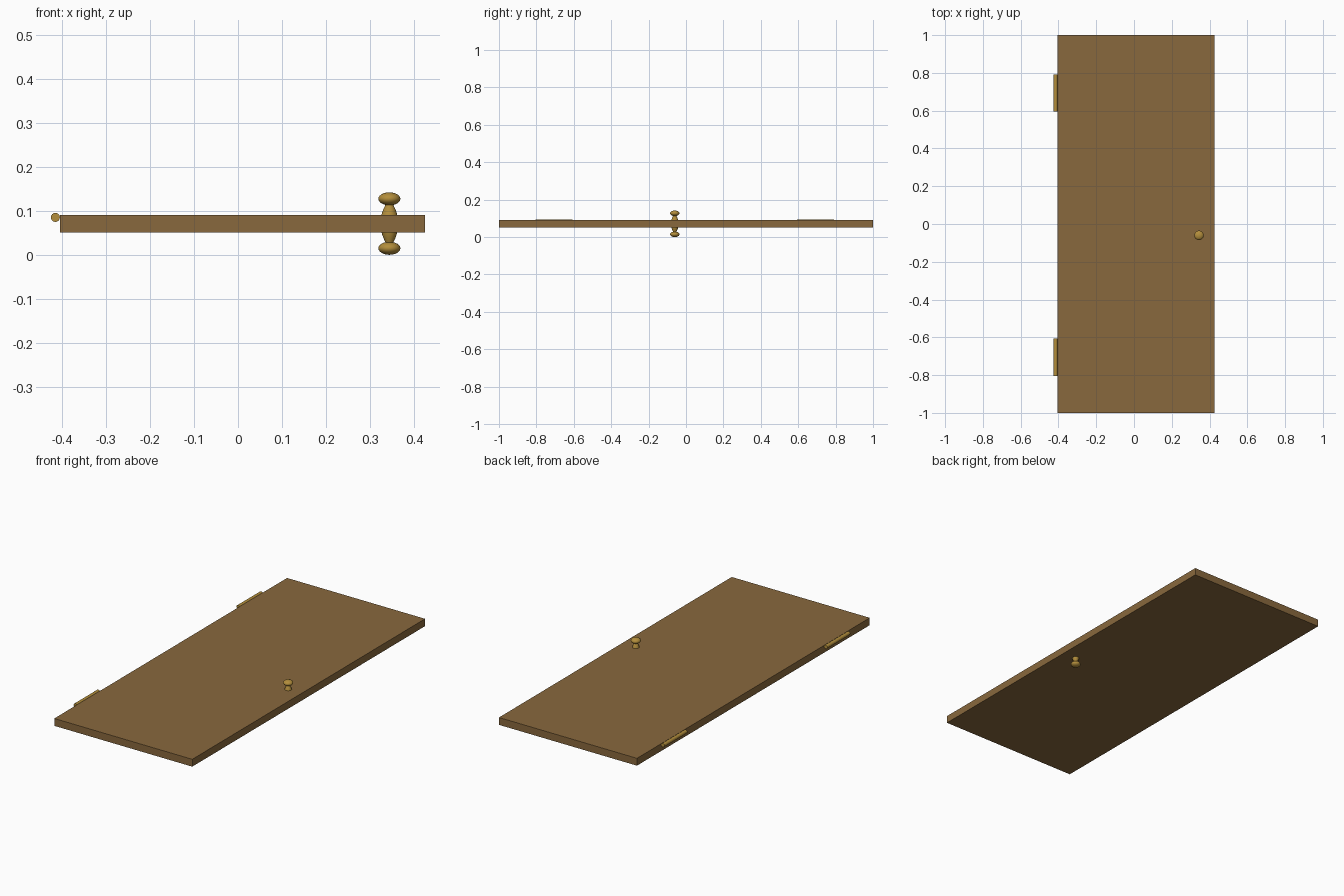
import bpy, bmesh, math
from mathutils import Matrix, Vector

if "Cube" in bpy.data.objects:
    bpy.data.objects.remove(bpy.data.objects["Cube"])

SLAB_Z, SLAB_T = 0.071, 0.04


def material(name, color):
    m = bpy.data.materials.new(name)
    m.diffuse_color = color
    m.use_nodes = True
    m.node_tree.nodes["Principled BSDF"].inputs["Base Color"].default_value = m.diffuse_color
    return m


wood = material("wood", (0.25, 0.14, 0.047, 1))
brass = material("brass", (0.45, 0.27, 0.045, 1))


def make_object(name, bm, mat, smooth=False):
    bmesh.ops.recalc_face_normals(bm, faces=bm.faces)
    mesh = bpy.data.meshes.new(name)
    bm.to_mesh(mesh)
    bm.free()
    mesh.materials.append(mat)
    obj = bpy.data.objects.new(name, mesh)
    bpy.context.collection.objects.link(obj)
    if smooth:
        bpy.ops.object.select_all(action='DESELECT')
        obj.select_set(True)
        bpy.context.view_layer.objects.active = obj
        bpy.ops.object.shade_smooth_by_angle(angle=math.radians(35))
    return obj


# Door slab
bm = bmesh.new()
bmesh.ops.create_cube(bm, size=1, matrix=Matrix.Translation((0.01, 0, SLAB_Z))
                      @ Matrix.Diagonal((0.83, 2, SLAB_T, 1)))
make_object("door_slab", bm, wood)

# Hinge barrels along the left edge
for name, y in (("upper_hinge", 0.693), ("lower_hinge", -0.706)):
    bm = bmesh.new()
    bmesh.ops.create_cone(bm, cap_ends=True, segments=24, radius1=0.0102,
                          radius2=0.0102, depth=0.197,
                          matrix=Matrix.Translation((-0.415, y, 0.085))
                          @ Matrix.Rotation(math.pi / 2, 4, 'X'))
    make_object(name, bm, brass, True)


# Knobs: turned neck flowing into a flattened ball, one on each face
def knob(name, side):
    profile = [(0, 0.019), (0.018, 0.019), (0.0165, 0.025), (0.0135, 0.033), (0.009, 0.0425)]
    for i in range(2, 13):
        a = math.pi * (i / 12 - 0.5)
        profile.append((0.025 * math.cos(a) if i < 12 else 0,
                        0.0562 + 0.0148 * math.sin(a)))
    bm = bmesh.new()
    verts = [bm.verts.new((r, 0, z)) for r, z in profile]
    edges = [bm.edges.new(p) for p in zip(verts, verts[1:])]
    bmesh.ops.spin(bm, geom=verts + edges, cent=(0, 0, 0), axis=(0, 0, 1),
                   angle=2 * math.pi, steps=32)
    bmesh.ops.remove_doubles(bm, verts=bm.verts, dist=1e-5)
    bmesh.ops.scale(bm, verts=bm.verts, vec=(1, 1, side))
    bmesh.ops.translate(bm, verts=bm.verts, vec=Vector((0.344, -0.06, SLAB_Z)))
    make_object(name, bm, brass, True)


knob("upper_knob", 1)
knob("lower_knob", -1)
